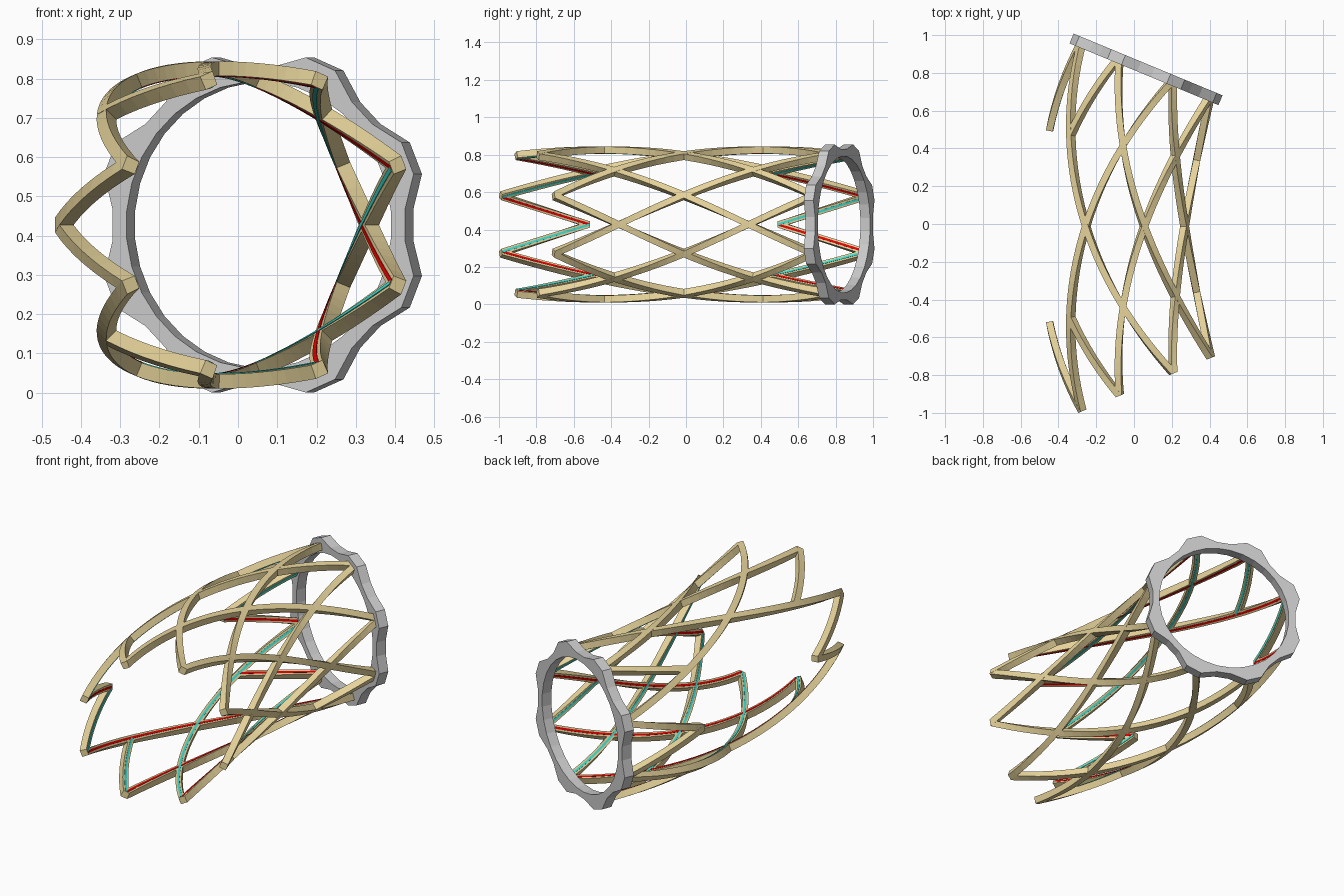
import bpy, bmesh
from math import sin, cos, radians, pi
from mathutils import Vector

if "Cube" in bpy.data.objects:
    bpy.data.objects.remove(bpy.data.objects["Cube"])

BEND_R = 2.19            # radius of the bent tube axis
BEND_X, Y0, Z0 = 2.09, -0.012, 0.427
HALF = radians(22.5)     # half of the bend angle


def on_tube(s, phi, r):
    """Point at s (-1..1 along the axis), angle phi around it, distance r from it."""
    t = s * HALF
    rho = BEND_R - r * cos(phi)
    return Vector((BEND_X - rho * cos(t), Y0 + rho * sin(t), Z0 + r * sin(phi)))


def material(name, rgb):
    m = bpy.data.materials.new(name)
    m.diffuse_color = (*rgb, 1)
    m.use_nodes = True
    m.node_tree.nodes["Principled BSDF"].inputs["Base Color"].default_value = m.diffuse_color
    return m


def finish(bm, name, mat=None):
    bmesh.ops.recalc_face_normals(bm, faces=bm.faces)
    me = bpy.data.meshes.new(name)
    bm.to_mesh(me)
    bm.free()
    if mat:
        me.materials.append(mat)
    ob = bpy.data.objects.new(name, me)
    bpy.context.collection.objects.link(ob)
    return ob


def strip(bm, phi0, d, s0, s1, r_in, r_out, half_w):
    """Rectangular bar winding along the tube between s0 and s1."""
    n = max(2, round((s1 - s0) * 16))
    rows = []
    for i in range(n + 1):
        s = s0 + (s1 - s0) * i / n
        phi = phi0 + d * s * pi / 4
        a = half_w / r_out
        rows.append([bm.verts.new(on_tube(s, phi + da, r)) for da, r in
                     ((-a, r_in), (a, r_in), (a, r_out), (-a, r_out))])
    for p, q in zip(rows, rows[1:]):
        for j in range(4):
            k = (j + 1) % 4
            bm.faces.new((p[j], p[k], q[k], q[j]))
    bm.faces.new(rows[0])
    bm.faces.new(rows[-1])


def helices(name, mat, directions, r_in, r_out, half_w, trim=0.0):
    """Eight bars per direction; the two on the outer bend are open in the middle."""
    bm = bmesh.new()
    for d in directions:
        for k in range(8):
            phi0 = pi / 8 + k * pi / 4
            spans = [(-1, -0.5), (0.5, 1)] if k in (3, 4) else [(-1, 1)]
            for s0, s1 in spans:
                strip(bm, phi0, d, s0 + trim, s1 - trim, r_in, r_out, half_w)
    return finish(bm, name, mat)


# Tan lattice and the coloured strips on its inner side
helices("lattice_frame", material("tan", (0.8, 0.66, 0.33)), (1, -1), 0.38, 0.417, 0.0185)
helices("red_inner_strips", material("red", (0.8, 0.0, 0.0)), (1,), 0.378, 0.39, 0.0065, 0.004)
helices("cyan_inner_strips", material("cyan", (0.05, 0.75, 0.65)), (-1,), 0.3775, 0.39, 0.0065, 0.004)

# Grey end ring with eight lobes outside and a round hole
axis = Vector((sin(HALF), cos(HALF), 0))
side = Vector((cos(HALF), -sin(HALF), 0))
up = Vector((0, 0, 1))
centre = on_tube(1, 0, 0) - axis * 0.008
bm = bmesh.new()
rows = []
for j in range(32):
    a = (j + 0.5) * pi / 16
    radial = side * cos(a) + up * sin(a)
    r_out = 0.446 if j % 4 in (1, 2) else 0.405
    rows.append([bm.verts.new(centre + radial * r + axis * h) for r, h in
                 ((0.366, -0.028), (r_out, -0.028), (r_out, 0.028), (0.366, 0.028))])
for i in range(32):
    p, q = rows[i], rows[(i + 1) % 32]
    for j in range(4):
        k = (j + 1) % 4
        bm.faces.new((p[j], p[k], q[k], q[j]))
finish(bm, "end_ring")
